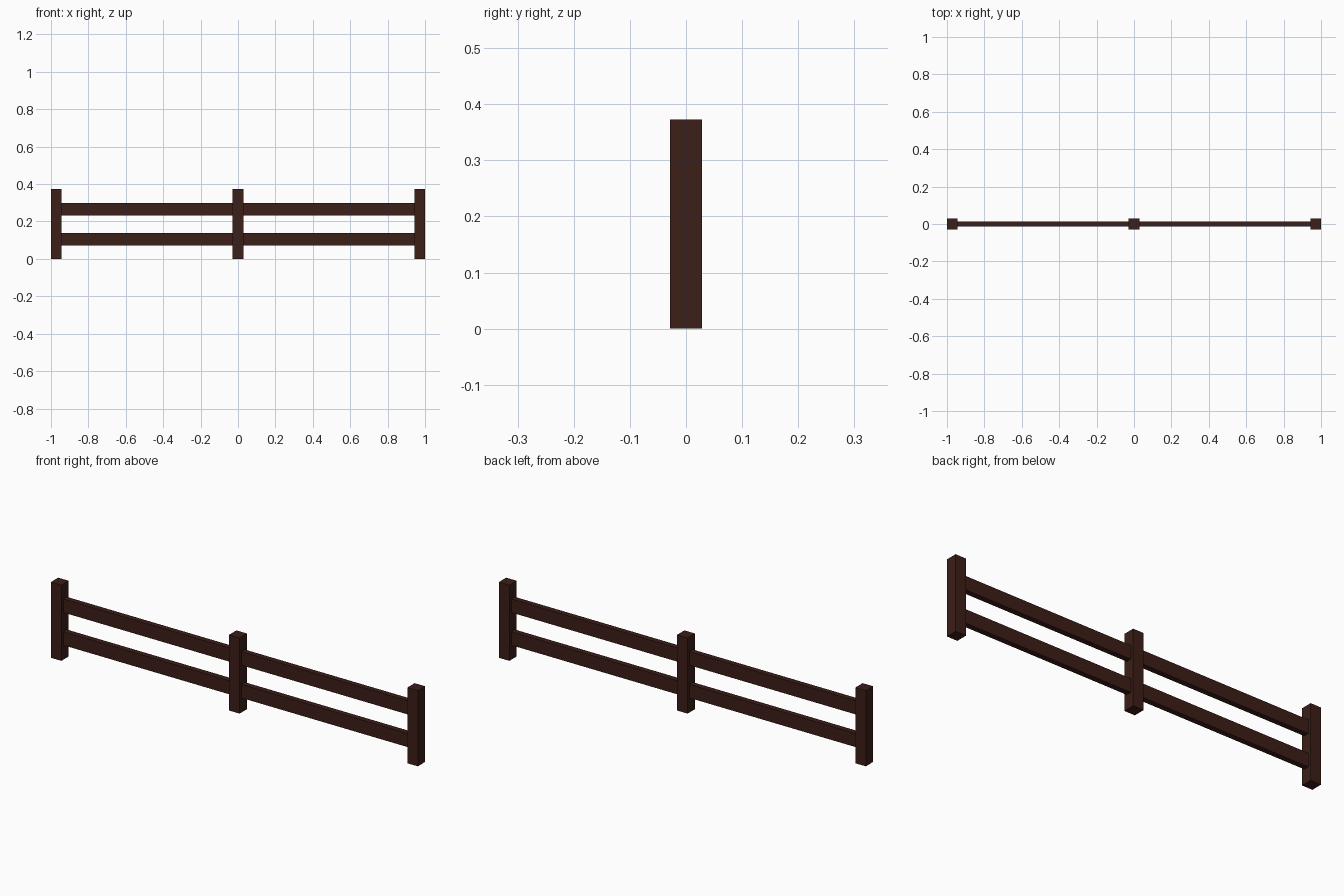
import bpy

if "Cube" in bpy.data.objects:
    bpy.data.objects.remove(bpy.data.objects["Cube"])

POST_W, POST_H = 0.057, 0.373
RAIL_T, RAIL_H = 0.027, 0.067

wood = bpy.data.materials.new("dark_wood")
wood.diffuse_color = (0.045, 0.013, 0.009, 1)
wood.use_nodes = True
wood.node_tree.nodes["Principled BSDF"].inputs["Base Color"].default_value = wood.diffuse_color


def box(name, center, size):
    bpy.ops.mesh.primitive_cube_add(size=1, location=center)
    ob = bpy.context.object
    ob.name = name
    ob.scale = size
    bpy.ops.object.transform_apply(location=False, rotation=False, scale=True)
    ob.data.materials.append(wood)
    return ob


# Three square posts
post_x = 1 - POST_W / 2
for name, x in (("left_post", -post_x), ("middle_post", 0), ("right_post", post_x)):
    box(name, (x, 0, POST_H / 2), (POST_W, POST_W, POST_H))

# Two rails running through the posts
for name, z in (("lower_rail", 0.105), ("upper_rail", 0.266)):
    box(name, (0, 0, z), (2 * post_x, RAIL_T, RAIL_H))
